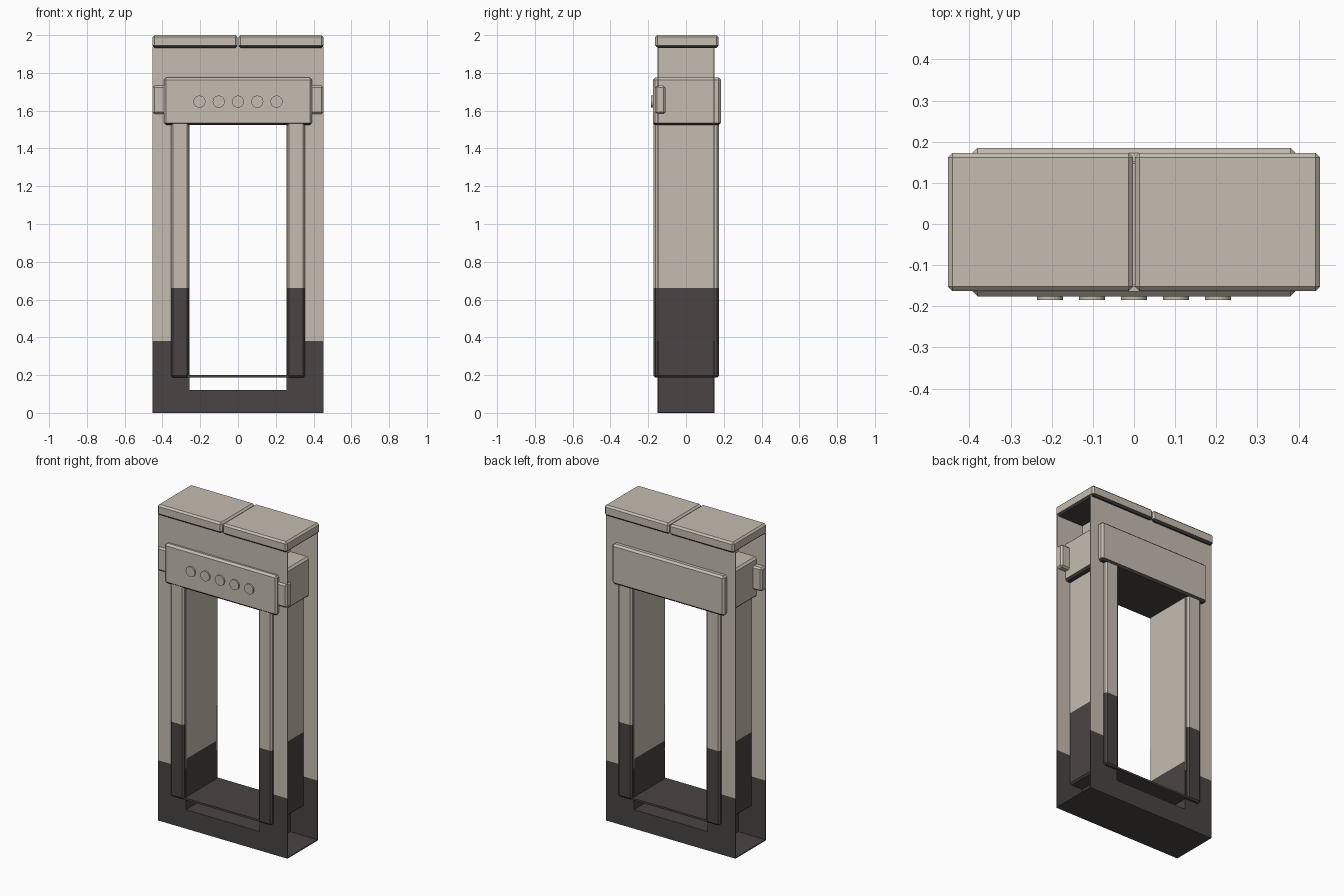
import bpy, bmesh, math
from mathutils import Vector, Matrix

if "Cube" in bpy.data.objects:
    bpy.data.objects.remove(bpy.data.objects["Cube"])


def material(name, rgb):
    m = bpy.data.materials.new(name)
    m.diffuse_color = (*rgb, 1)
    m.use_nodes = True
    m.node_tree.nodes["Principled BSDF"].inputs["Base Color"].default_value = m.diffuse_color
    return m


TAN = material("warm_grey", (0.56, 0.505, 0.435))
DARK = material("charcoal", (0.066, 0.058, 0.057))


def finish(name, bm, split=None, dark_under=False):
    """Cut at height split, paint below it (and undersides) charcoal."""
    if split:
        geom = bm.verts[:] + bm.edges[:] + bm.faces[:]
        bmesh.ops.bisect_plane(bm, geom=geom, plane_co=(0, 0, split), plane_no=(0, 0, 1))
    bm.normal_update()
    for f in bm.faces:
        low = split and f.calc_center_median().z < split
        under = dark_under and f.normal.z < -0.3
        f.material_index = 1 if low or under else 0
    me = bpy.data.meshes.new(name)
    bm.to_mesh(me)
    bm.free()
    me.materials.append(TAN)
    me.materials.append(DARK)
    ob = bpy.data.objects.new(name, me)
    bpy.context.collection.objects.link(ob)
    return ob


def box(name, lo, hi, bevel=0, split=None, dark_under=False):
    lo, hi = Vector(lo), Vector(hi)
    bm = bmesh.new()
    bmesh.ops.create_cube(bm, size=1)
    for v in bm.verts:
        v.co = Vector([(lo[i] + hi[i]) / 2 + v.co[i] * (hi[i] - lo[i]) for i in range(3)])
    if bevel:
        bmesh.ops.bevel(bm, geom=bm.edges[:], offset=bevel, segments=1, affect='EDGES')
    return finish(name, bm, split, dark_under)


def sided(name, side, x0, x1, y0, y1, z0, z1, **kw):
    a, b = sorted((side * x0, side * x1))
    return box(name, (a, y0, z0), (b, y1, z1), **kw)


# Front and back plates with the doorway cut out
for name, y, depth in (("front_plate", -0.152, 0.006), ("back_plate", 0.152, -0.006)):
    bm = bmesh.new()
    outer = [(-0.452, 0), (0.452, 0), (0.452, 1.94), (-0.452, 1.94)]
    inner = [(-0.256, 0.12), (0.256, 0.12), (0.256, 1.55), (-0.256, 1.55)]
    o = [bm.verts.new((x, y, z)) for x, z in outer]
    n = [bm.verts.new((x, y, z)) for x, z in inner]
    faces = [bm.faces.new((o[i], o[(i + 1) % 4], n[(i + 1) % 4], n[i])) for i in range(4)]
    ext = bmesh.ops.extrude_face_region(bm, geom=faces, use_keep_orig=True)
    for v in ext["geom"]:
        if isinstance(v, bmesh.types.BMVert):
            v.co.y += depth
    bmesh.ops.recalc_face_normals(bm, faces=bm.faces[:])
    finish(name, bm, split=0.38)

# Floor pan and door sill
box("floor_pan", (-0.452, -0.15, 0), (0.452, 0.15, 0.006), split=0.38)
box("door_sill", (-0.256, -0.147, 0.11), (0.256, 0.147, 0.12), split=0.38)

for side, tag in ((-1, "left"), (1, "right")):
    # Webs closing the space between the plates beside the doorway
    sided(tag + "_jamb", side, 0.256, 0.264, -0.15, 0.15, 0.003, 1.937, split=0.44)
    # Bevelled inner posts
    sided(tag + "_post_core", side, 0.26, 0.355, -0.172, 0.175, 0.187, 1.56,
          bevel=0.01, split=0.66)
    # Grips on the control box ends
    sided(tag + "_grip", side, 0.375, 0.452, -0.163, -0.108, 1.583, 1.732, bevel=0.01)
    # Lid halves
    sided(tag + "_lid", side, 0.002, 0.452, -0.163, 0.173, 1.933, 2.0,
          bevel=0.011, dark_under=True)

# Thin threshold between the posts
box("threshold", (-0.27, -0.165, 0.188), (0.27, 0.168, 0.2), split=0.38)

# Control box through the top of the gate
box("control_box", (-0.392, -0.176, 1.523), (0.392, 0.185, 1.775),
    bevel=0.012, dark_under=True)

# Row of round buttons
for i in range(5):
    bm = bmesh.new()
    mat = Matrix.Translation(((i - 2) * 0.102, -0.178, 1.648)) @ Matrix.Rotation(math.pi / 2, 4, 'X')
    bmesh.ops.create_cone(bm, cap_ends=True, segments=20, radius1=0.032, radius2=0.032,
                          depth=0.014, matrix=mat)
    finish("button_%d" % (i + 1), bm)
